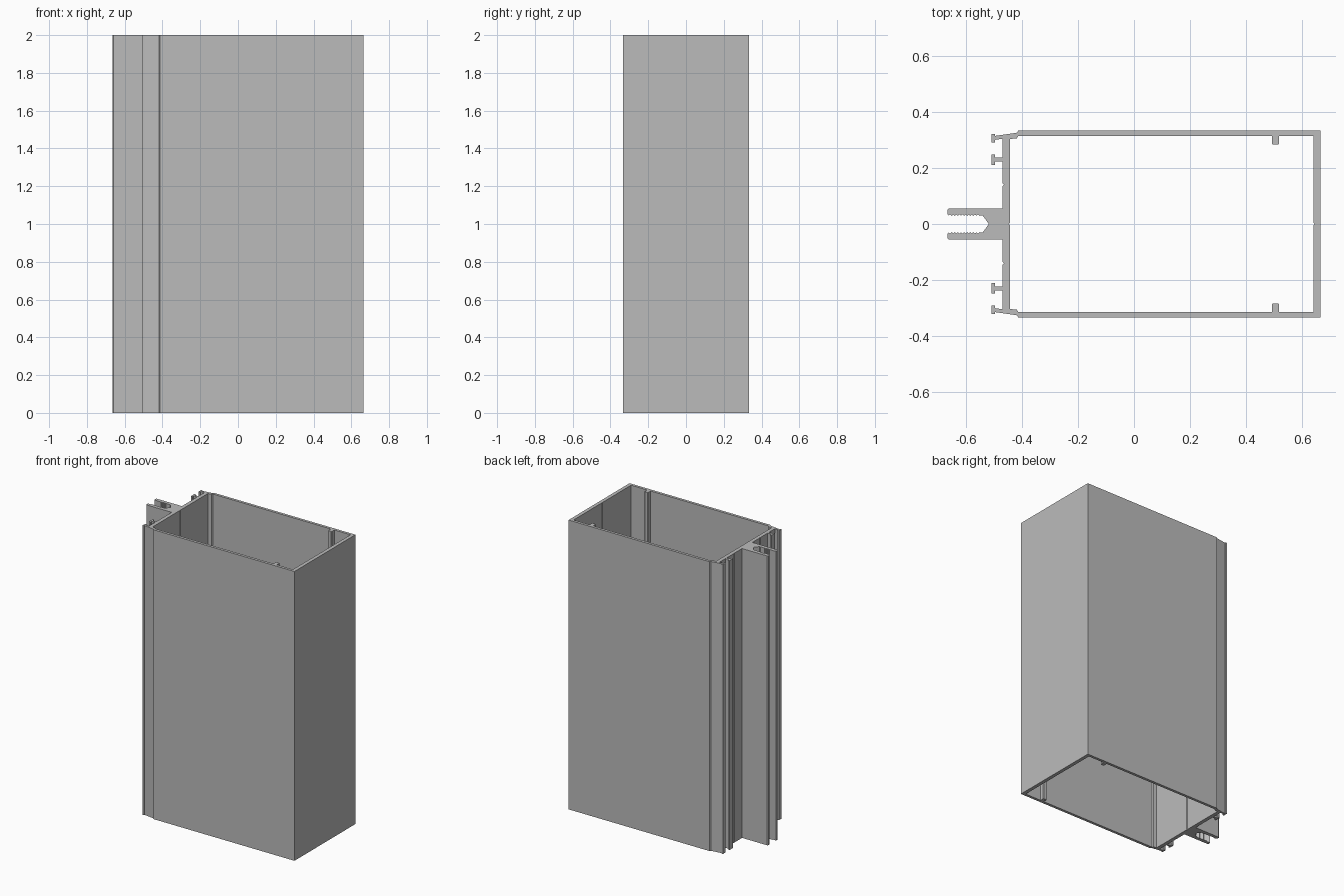
import bpy

HEIGHT = 2.0

cube = bpy.data.objects.get("Cube")
if cube:
    bpy.data.objects.remove(cube, do_unlink=True)

# Bare metal
metal = bpy.data.materials.new("grey_metal")
metal.use_nodes = True
grey = (0.5, 0.5, 0.5, 1)
metal.diffuse_color = grey
metal.node_tree.nodes["Principled BSDF"].inputs["Base Color"].default_value = grey

FACE = -0.468           # outer face of the web
TIP, NECK = -0.507, -0.495   # front and back of the gasket lips


def lip(top, bottom, stem_top, stem_bottom):
    """T-shaped gasket lip, traced from its stem round the tip and back."""
    return [(NECK, stem_top), (NECK, top), (TIP, top),
            (TIP, bottom), (NECK, bottom), (NECK, stem_bottom)]


def mirrored(half):
    """Close a half outline across the y = 0 plane."""
    return half + [(x, -y) for x, y in reversed(half) if y > 0]


# Outer half outline: box wall and sloped corner shoulder
outer = [(0.665, 0.333), (-0.412, 0.333), (-0.418, 0.325)]

# Corner lip and inner lip
outer += lip(0.32, 0.29, 0.314, 0.3)
outer += [(FACE, 0.304), (FACE, 0.237)]
outer += lip(0.248, 0.21, 0.237, 0.223)
outer += [(FACE, 0.223)]

# Marking groove in the web
outer += [(FACE, 0.144), (FACE + 0.004, 0.14), (FACE, 0.136)]

# Clamp arm with rounded end
outer += [(FACE, 0.056), (-0.66, 0.056), (-0.665, 0.051),
          (-0.665, 0.036), (-0.66, 0.031)]

# Grip teeth inside the clamp, then the pointed slot end
for i in range(10):
    x = -0.655 + i * 0.011
    outer += [(x, 0.034), (x + 0.0055, 0.029)]
outer += [(-0.54, 0.031), (-0.517, 0)]

# Inner half outline: centre grooves, corner step and screw boss
inner = [(0.644, 0), (0.64, 0.004), (0.64, 0.314),
         (0.517, 0.314), (0.517, 0.287), (0.514, 0.284),
         (0.494, 0.284), (0.491, 0.287), (0.491, 0.314),
         (-0.412, 0.314), (-0.418, 0.305), (-0.442, 0.303),
         (-0.442, 0.004), (-0.446, 0)]

# Extrude both outlines as one hollow section
curve = bpy.data.curves.new("section", "CURVE")
curve.dimensions = "2D"
curve.fill_mode = "BOTH"
curve.extrude = HEIGHT / 2
for half in (outer, inner):
    points = mirrored(half)
    spline = curve.splines.new("POLY")
    spline.points.add(len(points) - 1)
    for point, (x, y) in zip(spline.points, points):
        point.co = (x, y, 0, 1)
    spline.use_cyclic_u = True
curve.materials.append(metal)

frame = bpy.data.objects.new("hollow_frame_section", curve)
frame.location.z = HEIGHT / 2
bpy.context.collection.objects.link(frame)

# Turn the section into a flat-shaded mesh
bpy.ops.object.select_all(action="DESELECT")
frame.select_set(True)
bpy.context.view_layer.objects.active = frame
bpy.ops.object.convert(target="MESH")
bpy.ops.object.shade_flat()
